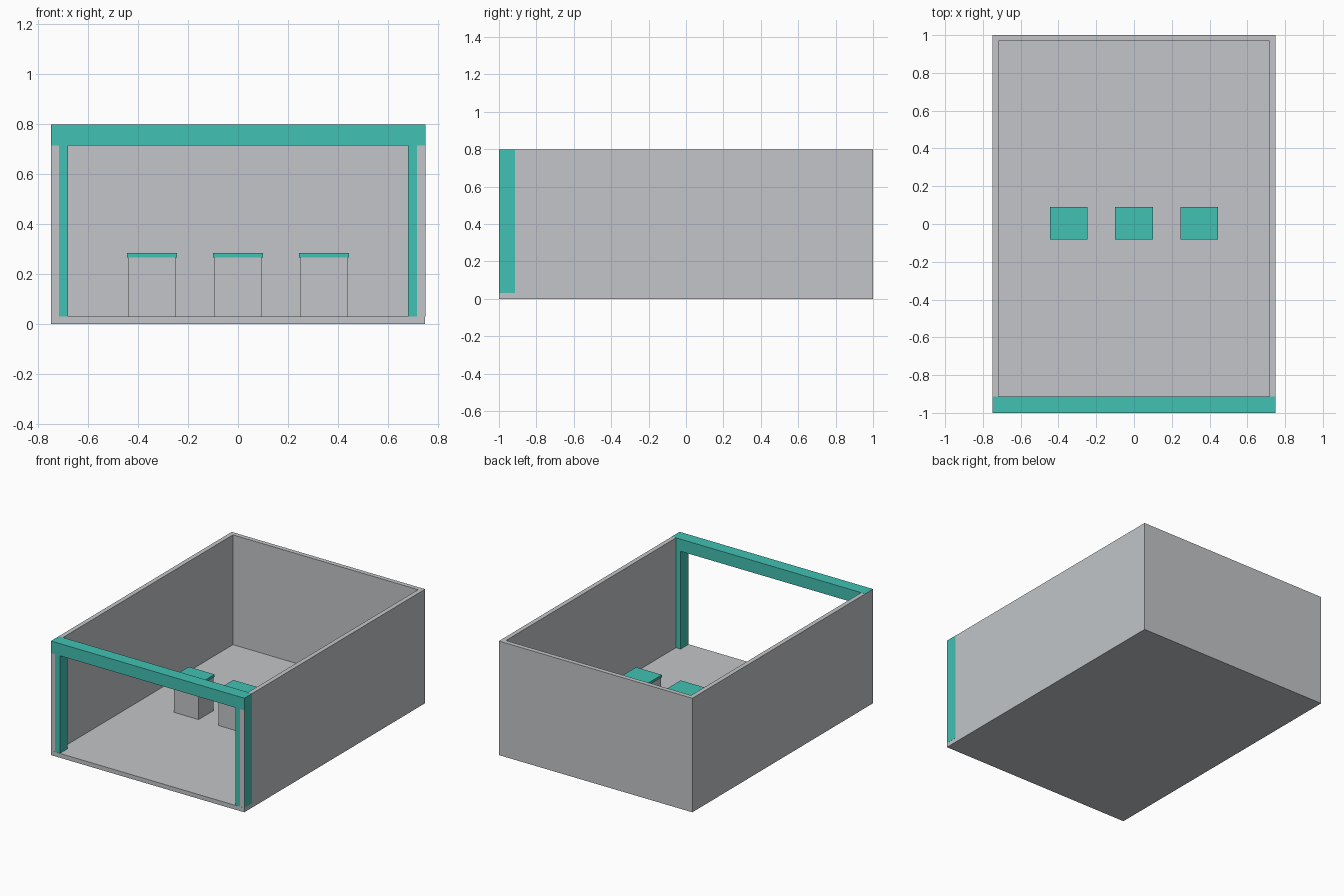
import bpy, bmesh

if "Cube" in bpy.data.objects:
    bpy.data.objects.remove(bpy.data.objects["Cube"])

# Overall dimensions
HALF_X, HALF_Y, HEIGHT = 0.749, 1.0, 0.799
WALL, FLOOR = 0.032, 0.03
EPS = 0.0005  # tiny offset separating coplanar trim and walls


def material(name, rgb):
    m = bpy.data.materials.new(name)
    m.diffuse_color = (*rgb, 1.0)
    m.use_nodes = True
    m.node_tree.nodes["Principled BSDF"].inputs["Base Color"].default_value = m.diffuse_color
    return m


GREY = material("pale_grey", (0.54, 0.56, 0.58))
TEAL = material("teal", (0.054, 0.533, 0.451))


def box(name, lo, hi, mat):
    """Axis-aligned box between two corners."""
    mesh = bpy.data.meshes.new(name)
    bm = bmesh.new()
    bmesh.ops.create_cube(bm, size=1.0)
    for v in bm.verts:
        v.co = [lo[i] if v.co[i] < 0 else hi[i] for i in range(3)]
    bm.to_mesh(mesh)
    bm.free()
    mesh.materials.append(mat)
    obj = bpy.data.objects.new(name, mesh)
    bpy.context.collection.objects.link(obj)
    return obj


# Room shell: U-shaped wall outline extruded up from the floor, open front
front = -HALF_Y + EPS
ix, iy = HALF_X - WALL, HALF_Y - WALL
outline = [(-HALF_X, front), (-HALF_X, HALF_Y), (HALF_X, HALF_Y), (HALF_X, front),
           (ix, front), (ix, iy), (-ix, iy), (-ix, front)]
mesh = bpy.data.meshes.new("walls")
bm = bmesh.new()
base = bm.faces.new([bm.verts.new((x, y, FLOOR)) for x, y in outline])
top = bmesh.ops.extrude_face_region(bm, geom=[base])["geom"]
for v in top:
    if isinstance(v, bmesh.types.BMVert):
        v.co.z = HEIGHT - EPS
bmesh.ops.recalc_face_normals(bm, faces=bm.faces)
bm.to_mesh(mesh)
bm.free()
mesh.materials.append(GREY)
walls = bpy.data.objects.new("walls", mesh)
bpy.context.collection.objects.link(walls)

box("floor", (-HALF_X, -HALF_Y, 0), (HALF_X, HALF_Y, FLOOR), GREY)

# Entrance frame: lintel beam and two posts
BEAM_Y, BEAM_Z = -0.913, 0.714
box("lintel", (-HALF_X + EPS, -HALF_Y, BEAM_Z), (HALF_X + EPS, BEAM_Y, HEIGHT), TEAL)
post_front = -HALF_Y + 2 * EPS
box("left_post", (-HALF_X + EPS, post_front, FLOOR), (-0.68, BEAM_Y, BEAM_Z), TEAL)
box("right_post", (0.68, post_front, FLOOR), (HALF_X + EPS, BEAM_Y, BEAM_Z), TEAL)

# Row of three display pedestals with overhanging tops
for label, cx in (("left", -0.345), ("middle", 0.0), ("right", 0.345)):
    cy = 0.004
    box(label + "_pedestal", (cx - 0.095, cy - 0.083, FLOOR),
        (cx + 0.095, cy + 0.083, 0.266), GREY)
    box(label + "_pedestal_top", (cx - 0.1, cy - 0.087, 0.266),
        (cx + 0.1, cy + 0.087, 0.283), TEAL)
